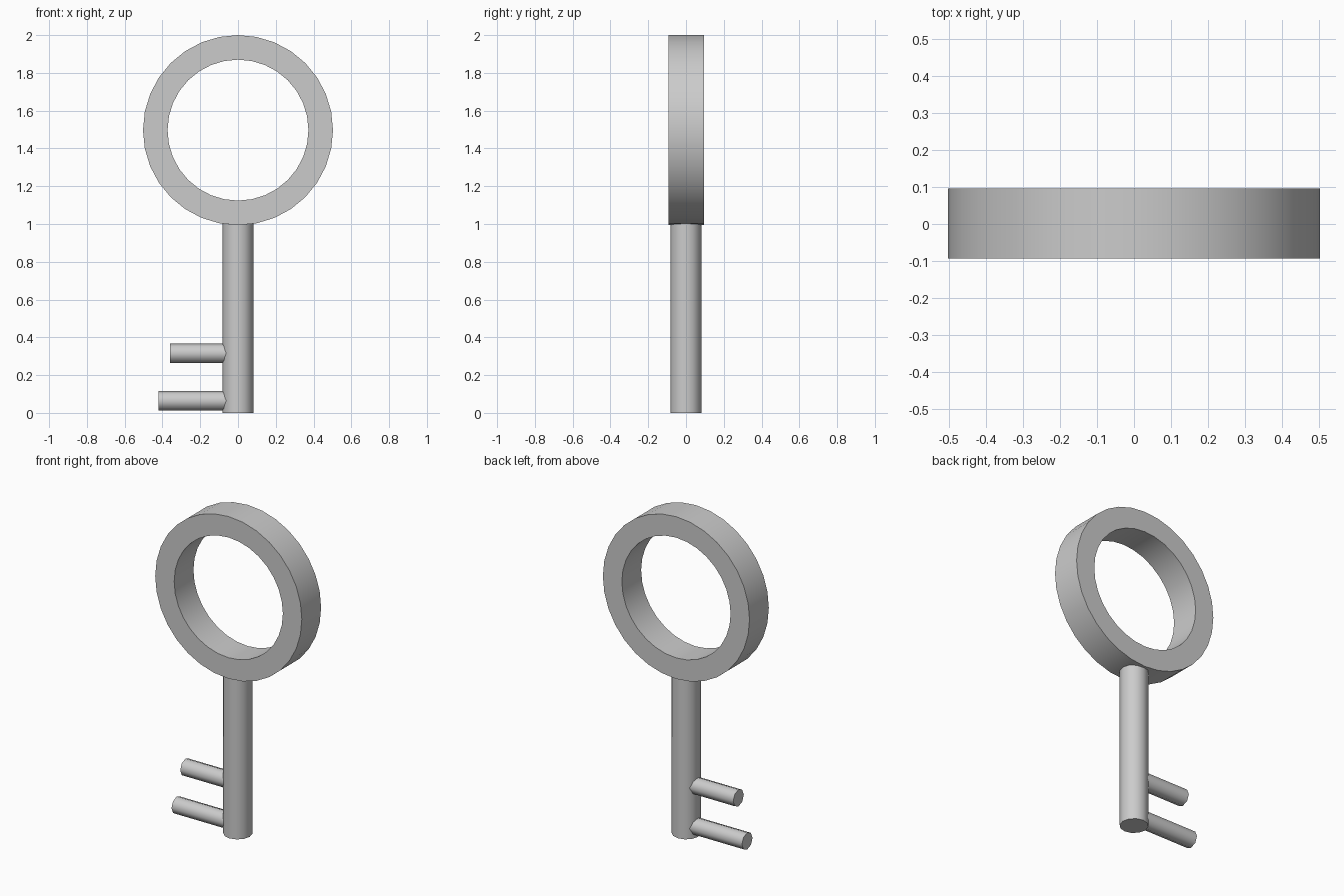
import bpy, bmesh, math

if "Cube" in bpy.data.objects:
    bpy.data.objects.remove(bpy.data.objects["Cube"])

SMOOTH = math.radians(60)

def finish(obj):
    bpy.ops.object.select_all(action='DESELECT')
    obj.select_set(True)
    bpy.context.view_layer.objects.active = obj
    bpy.ops.object.shade_smooth_by_angle(angle=SMOOTH)

def rod(name, radius, length, center, sides, rot=(0, 0, 0)):
    bpy.ops.mesh.primitive_cylinder_add(vertices=sides, radius=radius, depth=length,
                                        location=center, rotation=rot)
    obj = bpy.context.object
    obj.name = name
    finish(obj)

def ring(name, outer, inner, y0, y1, z, sides):
    # rectangular cross-section swept around the y axis
    section = [(outer, y0), (outer, y1), (inner, y1), (inner, y0)]
    bm = bmesh.new()
    loops = []
    for i in range(sides):
        a = 2 * math.pi * i / sides
        loops.append([bm.verts.new((r * math.cos(a), y, z + r * math.sin(a))) for r, y in section])
    for i in range(sides):
        a, b = loops[i], loops[(i + 1) % sides]
        for j in range(4):
            k = (j + 1) % 4
            bm.faces.new((a[j], a[k], b[k], b[j]))
    bmesh.ops.recalc_face_normals(bm, faces=bm.faces)
    mesh = bpy.data.meshes.new(name)
    bm.to_mesh(mesh)
    bm.free()
    obj = bpy.data.objects.new(name, mesh)
    bpy.context.collection.objects.link(obj)
    finish(obj)

# round handle
ring("key_bow", 0.503, 0.373, -0.093, 0.096, 1.497, 32)

# shaft, its top sunk slightly into the handle
rod("key_shaft", 0.082, 1.02, (-0.001, -0.001, 0.51), 12)

# two teeth pointing left, rooted inside the shaft
for name, tip, z in (("lower_tooth", -0.42, 0.064), ("upper_tooth", -0.36, 0.315)):
    rod(name, 0.052, -tip, (tip / 2, 0, z), 8, (0, math.pi / 2, 0))
